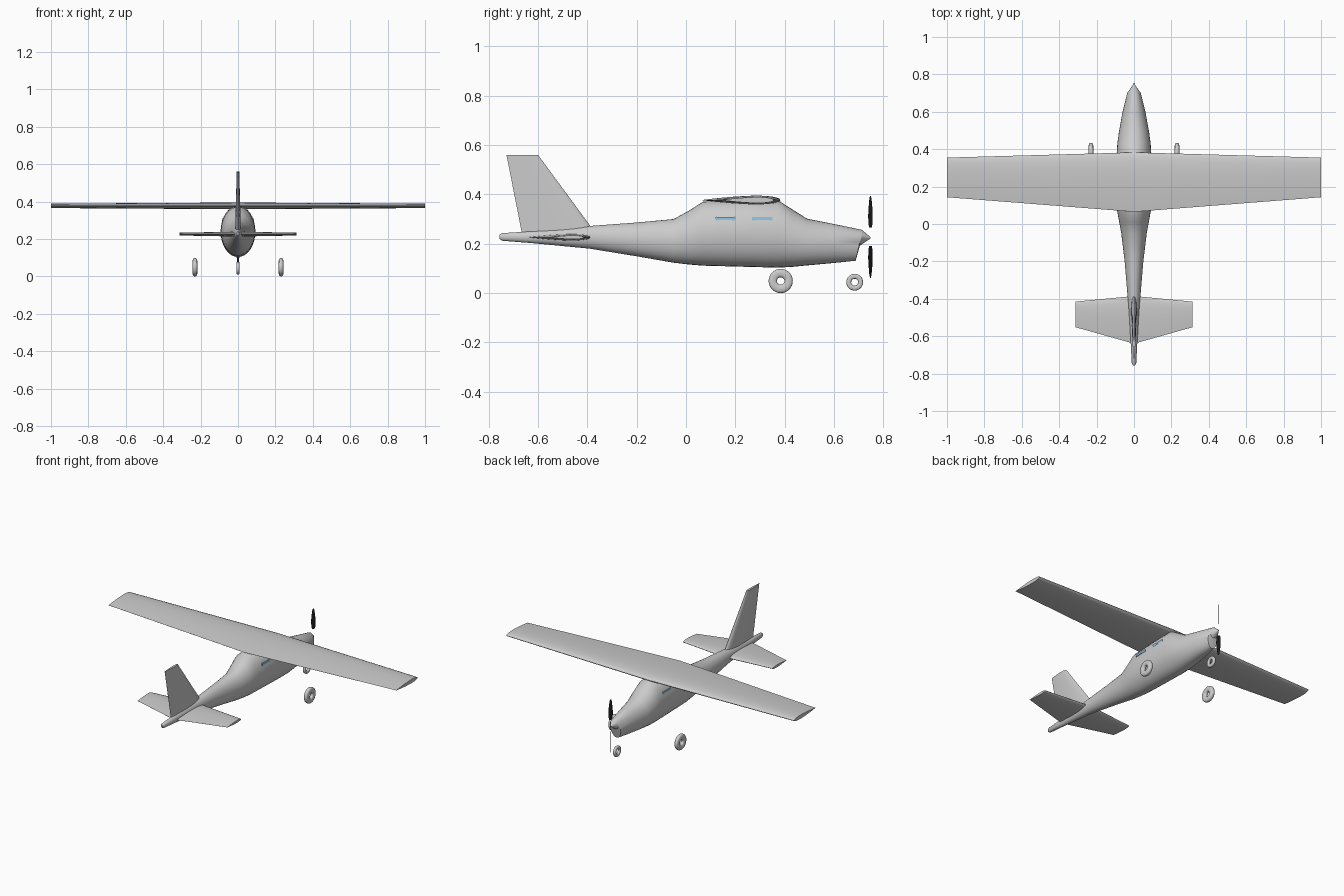
import bpy, bmesh
from math import sin, cos, pi, sqrt, radians

if "Cube" in bpy.data.objects:
    bpy.data.objects.remove(bpy.data.objects["Cube"])


def finish(name, bm, color=None, angle=35):
    bmesh.ops.recalc_face_normals(bm, faces=bm.faces)
    me = bpy.data.meshes.new(name)
    bm.to_mesh(me)
    bm.free()
    me.shade_smooth()
    me.set_sharp_from_angle(angle=radians(angle))
    ob = bpy.data.objects.new(name, me)
    bpy.context.collection.objects.link(ob)
    if color:
        mat = bpy.data.materials.new(name)
        mat.diffuse_color = color
        mat.use_nodes = True
        mat.node_tree.nodes["Principled BSDF"].inputs["Base Color"].default_value = mat.diffuse_color
        me.materials.append(mat)
    return ob


def loft(name, rings, color=None, closed=False, angle=35):
    """Skin a list of point rings; cap the ends, or join last to first."""
    bm = bmesh.new()
    vs = [[bm.verts.new(p) for p in r] for r in rings]
    n = len(vs[0])
    pairs = list(zip(vs, vs[1:])) + ([(vs[-1], vs[0])] if closed else [])
    for a, b in pairs:
        for i in range(n):
            j = (i + 1) % n
            bm.faces.new((a[i], a[j], b[j], b[i]))
    if not closed:
        bm.faces.new(vs[0])
        bm.faces.new(vs[-1])
    return finish(name, bm, color, angle)


def airfoil(lead, trail, thick, n=12):
    """(y, height) outline with a round nose at lead and a thin tail."""
    def half(t):
        return thick * (1.484 * sqrt(t) - .63 * t - 1.758 * t**2
                        + 1.421 * t**3 - .5075 * t**4)
    ts = [(1 - cos(pi * i / n)) / 2 for i in range(n + 1)]
    up = [(lead + (trail - lead) * t, half(t)) for t in ts]
    return up + [(y, -h) for y, h in up[-1:0:-1]]


# fuselage: y at belly, y at roof, half width, belly z, roof z
stations = [
    (-.757, -.757, .005, .220, .236), (-.745, -.745, .012, .212, .243),
    (-.63, -.63, .018, .203, .250), (-.39, -.39, .034, .180, .272),
    (-.20, -.20, .050, .149, .286), (-.05, -.05, .068, .123, .300),
    (.01, .01, .079, .116, .333), (.07, .07, .090, .111, .371),
    (.22, .22, .093, .107, .376), (.37, .37, .093, .103, .378),
    (.43, .43, .089, .106, .340), (.49, .49, .081, .112, .302),
    (.60, .60, .061, .122, .280), (.688, .715, .036, .131, .256),
    (.705, .718, .028, .192, .252), (.748, .748, .003, .221, .227)]
N = 32
rings = []
for yb, yt, w, zb, zt in stations:
    ring = []
    for i in range(N):
        a = 2 * pi * i / N
        k = (1 + sin(a)) / 2
        ring.append((w * cos(a), yb + (yt - yb) * k, zb + (zt - zb) * k))
    rings.append(ring)
loft("fuselage", rings)

# wing, tailplane and fin
loft("wing", [[(x, y, .377 + h) for y, h in airfoil(le, te, t)]
              for x, le, te, t in ((-1, .355, .143, .024), (0, .383, .065, .036),
                                   (1, .355, .143, .024))])
loft("tailplane", [[(x, y, .226 + h) for y, h in airfoil(le, te, t)]
                   for x, le, te, t in ((-.312, -.415, -.552, .015),
                                        (0, -.385, -.640, .027),
                                        (.312, -.415, -.552, .015))])
loft("fin", [[(h, y, z) for y, h in airfoil(le, te, t)]
             for z, le, te, t in ((.225, -.353, -.662, .032),
                                  (.56, -.600, -.728, .014))])


# wheels: rounded tyre section turned round the axle
def wheel(name, x, y, z, outer, inner, width):
    mid, depth = (outer + inner) / 2, (outer - inner) / 2
    section = []
    for i in range(16):
        a = 2 * pi * i / 16
        c, s = cos(a), sin(a)
        section.append((width / 2 * (abs(c) ** .7) * (1 if c > 0 else -1),
                        mid + depth * (abs(s) ** .8) * (1 if s > 0 else -1)))
    loft(name, [[(x + u, y + r * cos(b), z + r * sin(b)) for u, r in section]
                for b in [2 * pi * k / 32 for k in range(32)]],
         closed=True, angle=50)


wheel("left_wheel", -.23, .384, .049, .049, .015, .025)
wheel("right_wheel", .23, .384, .049, .049, .015, .025)
wheel("nose_wheel", 0, .684, .044, .034, .014, .017)

# propeller: two thin pitched blades
for name, side in (("upper_blade", 1), ("lower_blade", -1)):
    rings = []
    for r, chord in ((.038, .006), (.05, .009), (.085, .0105), (.12, .0085),
                     (.155, .005), (.166, .002)):
        rings.append([((c * cos(pi / 4) + e * .7) * side,
                       .748 + c * cos(pi / 4) - e * .7, .228 + side * r)
                      for c, e in ((-chord * 1.25, 0), (0, .0012),
                                   (chord * 1.25, 0), (0, -.0012))])
    loft(name, rings, (.01, .01, .01, 1))

# side windows: slim bars set into the cabin
for side, label in ((-1, "left"), (1, "right")):
    for y, pos in ((.16, "rear"), (.309, "front")):
        rings = []
        for d, h in ((-.041, .005), (-.038, .0075), (-.026, .0065), (0, .0055),
                     (.026, .0065), (.038, .0075), (.041, .005)):
            rings.append([(side * u, y + d, .302 + h * v)
                          for u, v in ((.070, -1), (.086, -1), (.086, 1), (.070, 1))])
        loft(f"{label}_{pos}_window", rings, (.3, .6, .8, 1))
